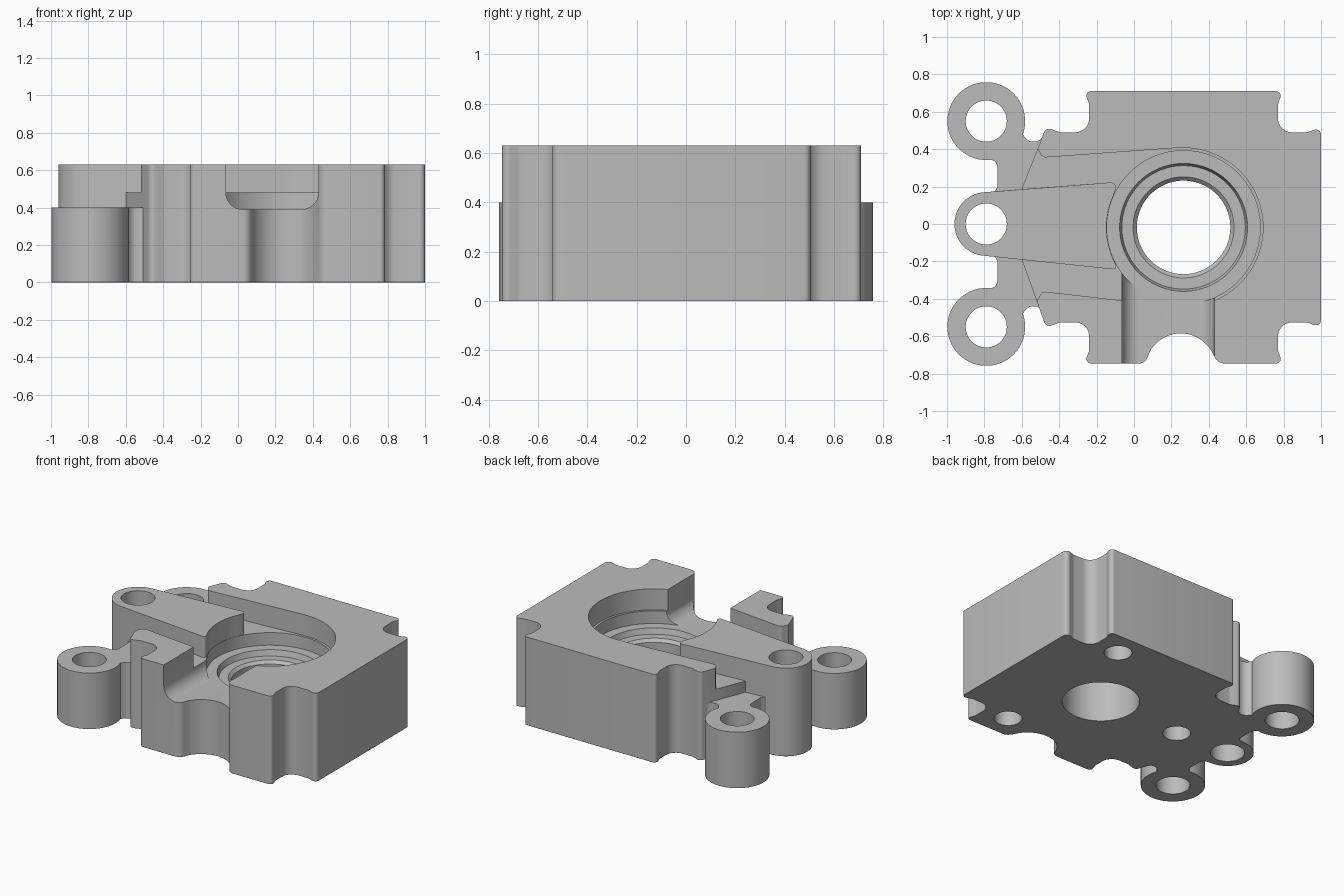
import bpy, bmesh
from math import sin, cos, tan, pi, radians
from mathutils import Vector

if "Cube" in bpy.data.objects:
    bpy.data.objects.remove(bpy.data.objects["Cube"], do_unlink=True)

H = 0.63                      # full height
CX, CY = 0.265, -0.018        # bore centre
BOSS_X = -0.79


def arc(cx, cy, r, a0, a1, n):
    return [(cx + r * cos(radians(a0 + (a1 - a0) * i / n)),
             cy + r * sin(radians(a0 + (a1 - a0) * i / n)), 0) for i in range(n + 1)]


def rounded(points, steps=8):
    """Turn (x, y, radius) corners into a filleted outline."""
    out = []
    for i, (x, y, r) in enumerate(points):
        p = Vector((x, y))
        if r == 0:
            out.append(p)
            continue
        a = Vector(points[i - 1][:2]) - p
        b = Vector(points[(i + 1) % len(points)][:2]) - p
        half = a.angle(b) / 2
        t = min(r / tan(half), 0.49 * a.length, 0.49 * b.length)
        r = t * tan(half)
        c = p + (a.normalized() + b.normalized()).normalized() * (r / sin(half))
        start, end = p + a.normalized() * t - c, p + b.normalized() * t - c
        turn = start.angle_signed(end)
        for k in range(steps + 1):
            s = -turn * k / steps
            out.append(c + Vector((start.x * cos(s) - start.y * sin(s),
                                   start.x * sin(s) + start.y * cos(s))))
    return out


def make(name, bm):
    bmesh.ops.recalc_face_normals(bm, faces=bm.faces)
    mesh = bpy.data.meshes.new(name)
    bm.to_mesh(mesh)
    bm.free()
    ob = bpy.data.objects.new(name, mesh)
    bpy.context.collection.objects.link(ob)
    return ob


def prism(name, points, z0, z1, along_y=False):
    """Extrude a rounded outline along z, or along y for an x-z profile."""
    bm = bmesh.new()
    rings = [[bm.verts.new((p.x, z, p.y) if along_y else (p.x, p.y, z))
              for p in rounded(points)] for z in (z0, z1)]
    n = len(rings[0])
    bm.faces.new(rings[0])
    bm.faces.new(rings[1][::-1])
    for i in range(n):
        j = (i + 1) % n
        bm.faces.new((rings[0][i], rings[0][j], rings[1][j], rings[1][i]))
    return make(name, bm)


def lathe(name, x, y, profile, segs=96):
    """Closed turned solid from (radius, z) steps."""
    bm = bmesh.new()
    rings = [[bm.verts.new((x + r * cos(2 * pi * i / segs), y + r * sin(2 * pi * i / segs), z))
              for i in range(segs)] for r, z in profile]
    for lo, hi in zip(rings, rings[1:]):
        for i in range(segs):
            j = (i + 1) % segs
            bm.faces.new((lo[i], lo[j], hi[j], hi[i]))
    bm.faces.new(rings[0])
    bm.faces.new(rings[-1][::-1])
    return make(name, bm)


def combine(target, tool, operation):
    tool.hide_render = True
    mod = target.modifiers.new(operation, 'BOOLEAN')
    mod.object, mod.operation, mod.solver = tool, operation, 'EXACT'
    bpy.context.view_layer.objects.active = target
    bpy.ops.object.modifier_apply(modifier=mod.name)
    bpy.data.objects.remove(tool, do_unlink=True)


# Block outline: one scalloped corner reflected to four
corner = [(0.735, 0.535, 0.03), (0.66, 0.508, 0.05), (0.505, 0.508, 0.12),
          (0.505, 0.66, 0.04), (0.53, 0.728, 0.03)]


def scallop(sx, sy):
    pts = [(CX + sx * x, CY + sy * y, r) for x, y, r in corner]
    return pts if sx == sy else pts[::-1]


outline = (scallop(1, 1) + scallop(-1, 1)
           + [(-0.6, 0.19, 0), (-0.6, -0.19, 0)]
           + scallop(-1, -1)
           + [(0.06, -0.746, 0.06)] + arc(0.25, -0.775, 0.19, 150, 30, 20)
           + [(0.45, -0.746, 0.06)]
           + scallop(1, -1))
block = prism("bearing_block", outline, 0, H)

# Open pocket, front channel and stepped bore
pocket = [(-0.9, 0.7, 0), (-0.545, 0.46, 0), (-0.49, 0.355, 0.03), (0.23, 0.407, 0),
          (0.265, 0, 0), (0.23, -0.443, 0), (-0.49, -0.36, 0.03), (-0.545, -0.46, 0),
          (-0.9, -0.7, 0)]
combine(block, prism("pocket_cutter", pocket, 0.48, 0.9), 'DIFFERENCE')
channel = [(-0.065, 0.9, 0), (-0.065, 0.39, 0.09), (0.43, 0.39, 0.09), (0.43, 0.9, 0)]
combine(block, prism("channel_cutter", channel, -0.9, -0.15, True), 'DIFFERENCE')
bore = [(0.25, -0.1), (0.25, 0.33), (0.27, 0.35), (0.33, 0.35), (0.342, 0.39),
        (0.41, 0.39), (0.41, 0.48), (0.425, 0.48), (0.425, 0.9)]
combine(block, lathe("bore_cutter", CX, CY, bore), 'DIFFERENCE')

# Web joining the block to the bosses
side = [(-0.4, 0.4, 0), (-0.47, 0.5, 0), (-0.505, 0.44, 0.05), (-0.565, 0.44, 0.05),
        (-0.61, 0.5, 0), (-0.82, 0.5, 0), (-0.82, 0.345, 0), (-0.73, 0.345, 0.085),
        (-0.73, 0.165, 0.085), (-0.82, 0.165, 0)]
web = side + [(x, -y, r) for x, y, r in reversed(side)]
combine(block, prism("web", web, 0, 0.4), 'UNION')

# Raised arm with its rounded end
arm = ([(-0.085, 0.225, 0.05)] + [(-0.6, 0.186, 0)]
       + arc(BOSS_X, 0, 0.17, 94, 266, 40)
       + [(-0.6, -0.19, 0), (-0.085, -0.245, 0.05)]
       + arc(CX, CY, 0.412, 205, 156, 12))
combine(block, prism("arm", arm, 0, H), 'UNION')

# Outer bosses and through holes
for y in (0.55, -0.55):
    combine(block, lathe("boss", BOSS_X, y, [(0.208, 0), (0.208, 0.4)], 64), 'UNION')
for y in (0.55, 0, -0.55):
    combine(block, lathe("hole_cutter", BOSS_X, y, [(0.11, -0.1), (0.11, 0.9)], 48), 'DIFFERENCE')

# Blind holes spaced around the bore on the underside
for k in range(3):
    a = pi / 3 + k * 2 * pi / 3
    combine(block, lathe("blind_hole_cutter", CX + 0.64 * cos(a), CY + 0.64 * sin(a),
                         [(0.09, -0.1), (0.09, 0.3)], 48), 'DIFFERENCE')

# Thin chamfer around every bottom edge
bm = bmesh.new()
bm.from_mesh(block.data)
bmesh.ops.remove_doubles(bm, verts=bm.verts, dist=0.0005)
bmesh.ops.dissolve_limit(bm, angle_limit=radians(0.5), verts=bm.verts, edges=bm.edges)
rim = [e for e in bm.edges if all(v.co.z < 0.0001 for v in e.verts)
       and len(e.link_faces) == 2 and e.calc_face_angle(0) > 0.5]
bmesh.ops.bevel(bm, geom=rim, offset=0.009, segments=1, affect='EDGES', clamp_overlap=True)
bm.to_mesh(block.data)
bm.free()

# Single grey finish
mat = bpy.data.materials.new("machined_grey")
mat.use_nodes = True
grey = (0.5, 0.5, 0.5, 1)
mat.diffuse_color = grey
mat.node_tree.nodes["Principled BSDF"].inputs["Base Color"].default_value = grey
block.data.materials.clear()
block.data.materials.append(mat)
for poly in block.data.polygons:
    poly.material_index = 0

bpy.ops.object.select_all(action='DESELECT')
block.select_set(True)
bpy.context.view_layer.objects.active = block
bpy.ops.object.shade_smooth_by_angle(angle=radians(30))
